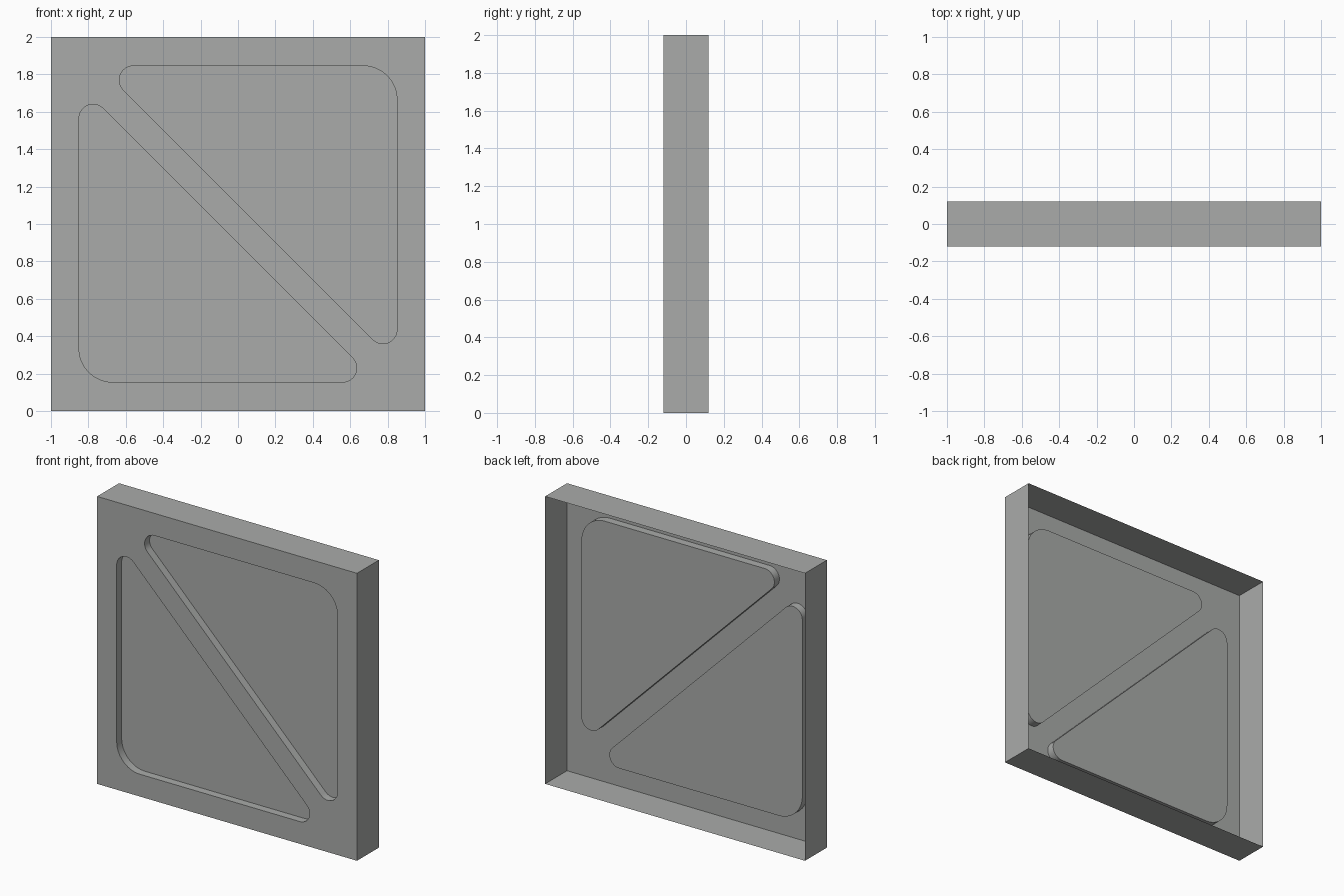
import bpy, bmesh, math

if "Cube" in bpy.data.objects:
    bpy.data.objects.remove(bpy.data.objects["Cube"])

HALF_DEPTH = 0.12      # panel spans y = -0.12 .. 0.12
RECESS = 0.055         # depth of the pressed triangles

grey = bpy.data.materials.new("plain grey")
grey.diffuse_color = (0.40, 0.41, 0.40, 1)
grey.use_nodes = True
grey.node_tree.nodes["Principled BSDF"].inputs["Base Color"].default_value = grey.diffuse_color


def arc(cx, cz, r, a0, a1, n):
    return [(cx + r * math.cos(math.radians(a0 + (a1 - a0) * i / n)),
             cz + r * math.sin(math.radians(a0 + (a1 - a0) * i / n))) for i in range(n + 1)]


def ring(bm, pts, y):
    vs = [bm.verts.new((x, y, z + 1)) for x, z in pts]
    es = [bm.edges.new((vs[i], vs[(i + 1) % len(vs)])) for i in range(len(vs))]
    return vs, es


def walls(bm, a, b):
    for i in range(len(a)):
        j = (i + 1) % len(a)
        bm.faces.new((a[i], a[j], b[j], b[i]))


# rounded triangle outline (relative to panel centre) and its half-turn copy
lower = (arc(-0.67, -0.665, 0.18, 180, 270, 12)
         + arc(0.56, -0.77, 0.075, 270, 405, 12)
         + arc(-0.775, 0.565, 0.075, 45, 180, 12))
upper = [(-x, -z) for x, z in lower]
square = [(-1, -1), (1, -1), (1, 1), (-1, 1)]

bm = bmesh.new()
front, edges = ring(bm, square, -HALF_DEPTH)
holes = []
for outline in (lower, upper):
    vs, es = ring(bm, outline, -HALF_DEPTH)
    holes.append((outline, vs))
    edges = edges + es

# front sheet with two triangular openings
bmesh.ops.triangle_fill(bm, edges=edges, use_beauty=True, use_dissolve=False)

# recess walls and floors
for outline, vs in holes:
    inner, _ = ring(bm, outline, -HALF_DEPTH + RECESS)
    walls(bm, vs, inner)
    bm.faces.new(inner)

# thin rim around the open back
back, _ = ring(bm, square, HALF_DEPTH)
walls(bm, front, back)

# outward normals: front and floors face -y
bmesh.ops.recalc_face_normals(bm, faces=bm.faces[:])
bm.normal_update()
if sum(f.normal.y * f.calc_area() for f in bm.faces) > 0:
    bmesh.ops.reverse_faces(bm, faces=bm.faces[:])

me = bpy.data.meshes.new("pressed_panel")
bm.to_mesh(me)
bm.free()
me.materials.append(grey)
panel = bpy.data.objects.new("pressed_panel", me)
bpy.context.collection.objects.link(panel)
bpy.context.view_layer.objects.active = panel
panel.select_set(True)
bpy.ops.object.shade_smooth_by_angle(angle=math.radians(30))
